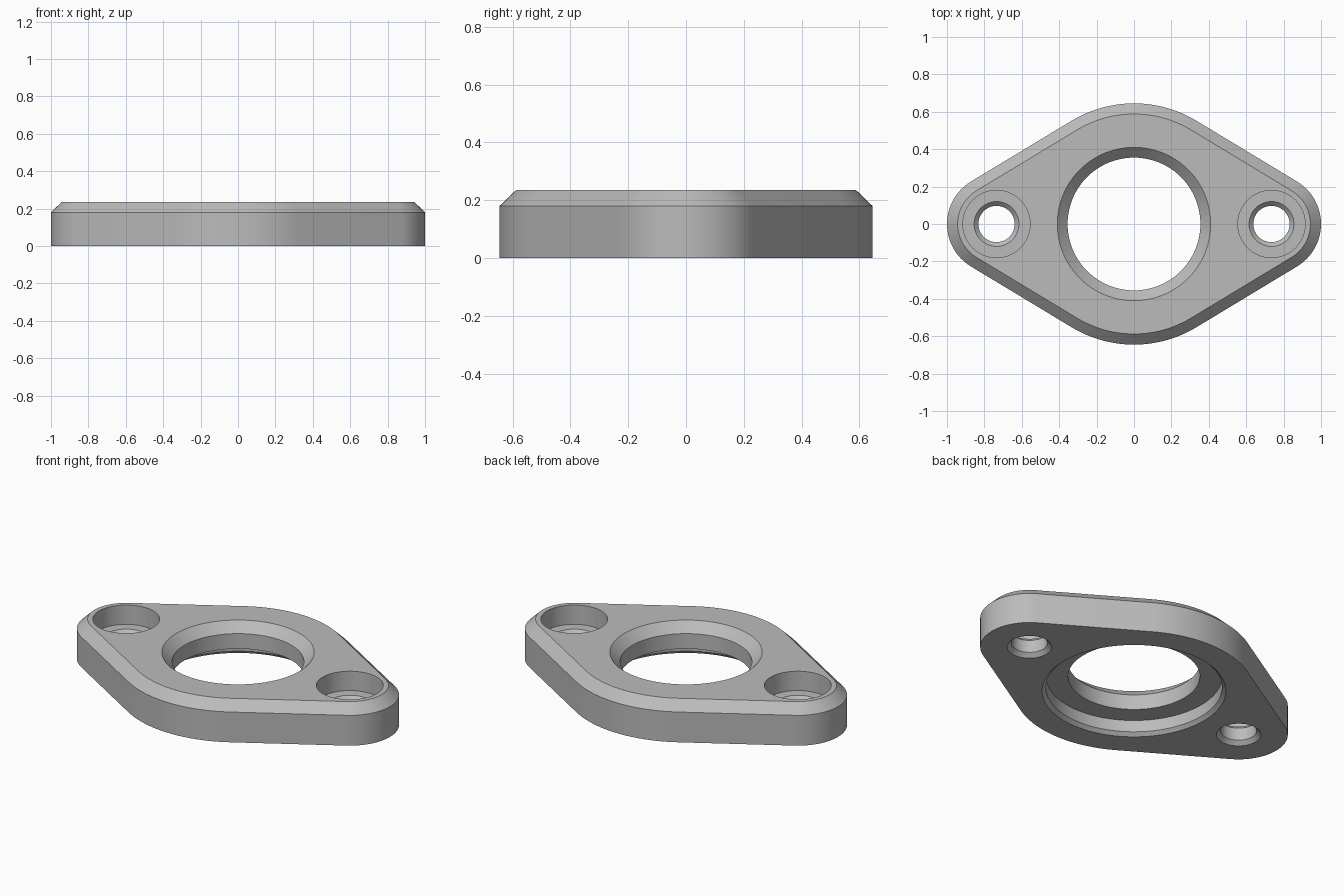
import bpy
import bmesh
from math import acos, cos, sin, pi, radians

cube = bpy.data.objects.get("Cube")
if cube:
    bpy.data.objects.remove(cube, do_unlink=True)

HEIGHT = 0.235
BOLT_X = 0.735       # bolt centre distance, also the end arc centre
MID_R, END_R = 0.645, 0.265
STEPS = 24           # segments per outline arc


def arc(cx, radius, start, end):
    return [(cx + radius * cos(start + (end - start) * i / STEPS),
             radius * sin(start + (end - start) * i / STEPS))
            for i in range(STEPS + 1)]


def outline(inset):
    """Rounded rhombus: tangent hull of one large and two small circles."""
    a = acos((MID_R - END_R) / BOLT_X)
    big, small = MID_R - inset, END_R - inset
    return (arc(BOLT_X, small, -a, a) + arc(0, big, a, pi - a)
            + arc(-BOLT_X, small, pi - a, pi + a)
            + arc(0, big, pi + a, 2 * pi - a))


def circle(cx, radius, count):
    return [(cx + radius * cos(2 * pi * i / count),
             radius * sin(2 * pi * i / count)) for i in range(count)]


def loft(bm, sections):
    """Join stacked outlines with quads; return the end loops' edges."""
    rings = [[bm.verts.new((x, y, z)) for x, y in pts] for pts, z in sections]
    for low, high in zip(rings, rings[1:]):
        for i in range(len(low)):
            j = (i + 1) % len(low)
            bm.faces.new((low[i], low[j], high[j], high[i]))
    return [[bm.edges.get((r[i - 1], r[i])) for i in range(len(r))]
            for r in (rings[0], rings[-1])]


bm = bmesh.new()

# Outer wall with chamfered top edge
loops = [loft(bm, [(outline(0), 0), (outline(0), 0.18),
                   (outline(0.057), HEIGHT)])]

# Centre bore: recess below, lip, chamfer on top
bore = [(0.495, 0), (0.475, 0.02), (0.475, 0.09), (0.355, 0.09),
        (0.355, 0.18), (0.41, HEIGHT)]
loops.append(loft(bm, [(circle(0, r, 96), z) for r, z in bore]))

# Counterbored bolt holes at both ends
bolt = [(0.12, 0), (0.097, 0.023), (0.097, 0.097), (0.12, 0.12),
        (0.18, 0.12), (0.18, HEIGHT)]
for side in (-1, 1):
    loops.append(loft(bm, [(circle(side * BOLT_X, r, 48), z)
                           for r, z in bolt]))

# Flat bottom and top around the openings
for level, up in ((0, -1), (1, 1)):
    edges = [e for pair in loops for e in pair[level]]
    bmesh.ops.triangle_fill(bm, use_beauty=True, edges=edges,
                            normal=(0, 0, up))
bmesh.ops.recalc_face_normals(bm, faces=bm.faces[:])

mesh = bpy.data.meshes.new("flange_plate")
bm.to_mesh(mesh)
bm.free()

grey = bpy.data.materials.new("plain grey")
grey.use_nodes = True
colour = (0.5, 0.5, 0.5, 1)
grey.diffuse_color = colour
grey.node_tree.nodes["Principled BSDF"].inputs["Base Color"].default_value = colour
mesh.materials.append(grey)

flange = bpy.data.objects.new("flange_plate", mesh)
bpy.context.collection.objects.link(flange)
bpy.context.view_layer.objects.active = flange
flange.select_set(True)
bpy.ops.object.shade_smooth_by_angle(angle=radians(30))
